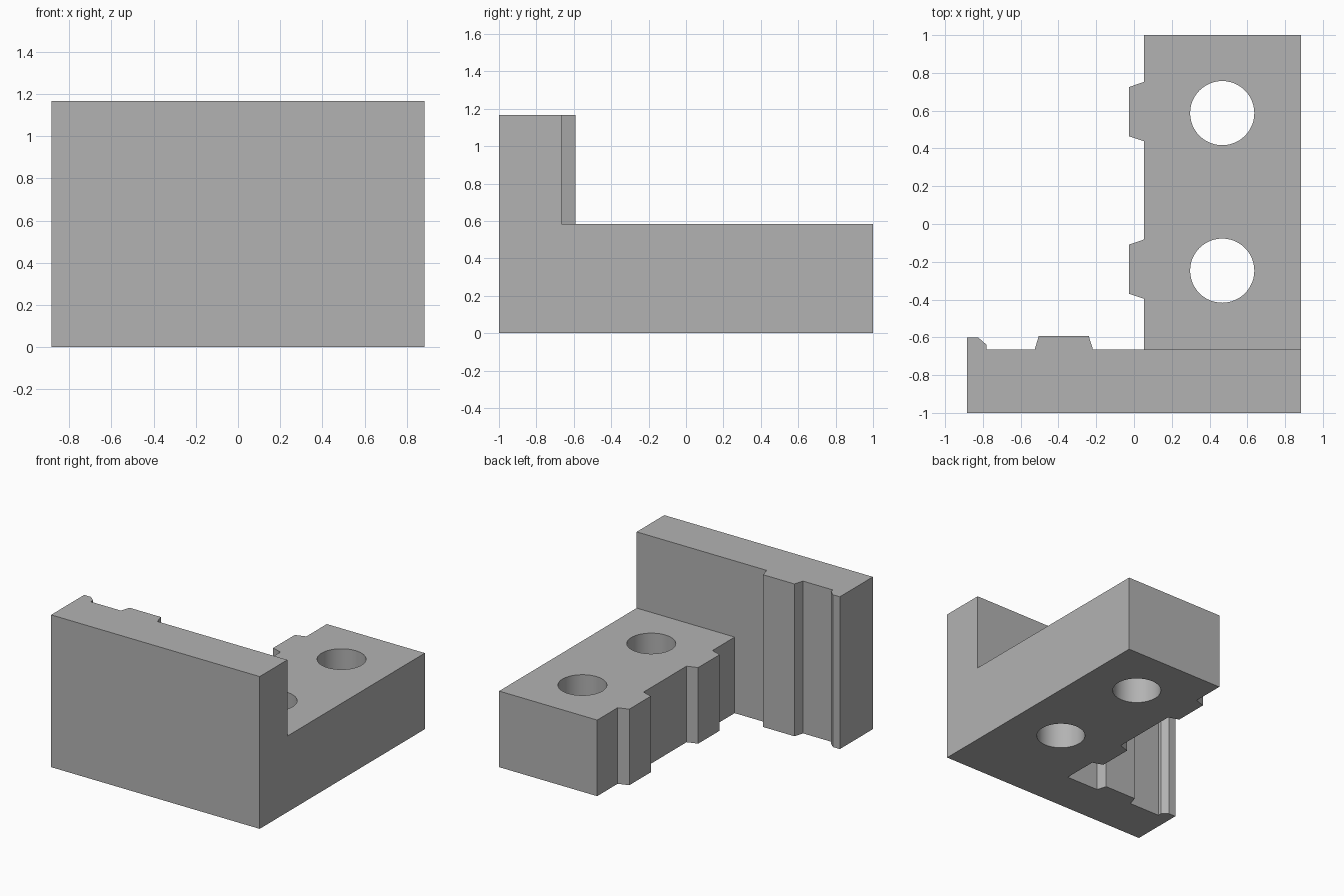
import bpy, bmesh, math
from mathutils import Matrix

if "Cube" in bpy.data.objects:
    bpy.data.objects.remove(bpy.data.objects["Cube"])

WALL_H, BASE_H = 1.167, 0.583
SIDE, WALL_Y, BASE_X = 0.884, -0.665, 0.053

grey = bpy.data.materials.new("plain grey")
grey.use_nodes = True
grey.diffuse_color = (0.45, 0.45, 0.45, 1)
grey.node_tree.nodes["Principled BSDF"].inputs["Base Color"].default_value = grey.diffuse_color


def to_object(name, bm):
    bmesh.ops.recalc_face_normals(bm, faces=bm.faces)
    mesh = bpy.data.meshes.new(name)
    bm.to_mesh(mesh)
    bm.free()
    mesh.materials.append(grey)
    obj = bpy.data.objects.new(name, mesh)
    bpy.context.collection.objects.link(obj)
    return obj


def cut(target, cutter):
    mod = target.modifiers.new("cut", "BOOLEAN")
    mod.operation, mod.solver, mod.object = "DIFFERENCE", "EXACT", cutter
    bpy.ops.object.modifier_apply(modifier=mod.name)
    bpy.data.objects.remove(cutter)


def base_tooth(y):
    """Tapered rib on the inner side of the base, centred on y."""
    return [(BASE_X, y + 0.157), (-0.027, y + 0.13), (-0.027, y - 0.13), (BASE_X, y - 0.157)]


# L-shaped plan: front wall, base arm with two ribs, wall rib and end lip
plan = [(-SIDE, -1), (SIDE, -1), (SIDE, 1), (BASE_X, 1)]
plan += base_tooth(0.595) + base_tooth(-0.239)
plan += [(BASE_X, WALL_Y),
         (-0.217, WALL_Y), (-0.24, -0.592), (-0.504, -0.592), (-0.526, WALL_Y),
         (-0.782, WALL_Y), (-0.782, -0.638), (-0.826, -0.6), (-SIDE, -0.6)]

bm = bmesh.new()
floor = bm.faces.new([bm.verts.new((x, y, 0)) for x, y in plan])
top = bmesh.ops.extrude_face_region(bm, geom=[floor])["geom"]
bmesh.ops.translate(bm, vec=(0, 0, WALL_H),
                    verts=[v for v in top if isinstance(v, bmesh.types.BMVert)])
bracket = to_object("corner_bracket", bm)
bpy.context.view_layer.objects.active = bracket
bracket.select_set(True)

# Lower the base arm behind the wall
bm = bmesh.new()
bmesh.ops.create_cube(bm, size=1)
bmesh.ops.scale(bm, vec=(1.2, 2, 1), verts=bm.verts)
bmesh.ops.translate(bm, vec=(0.5, WALL_Y + 1, BASE_H + 0.5), verts=bm.verts)
cut(bracket, to_object("step_cutter", bm))

# Two round through holes in the base
for y in (0.587, -0.247):
    bm = bmesh.new()
    bmesh.ops.create_cone(bm, cap_ends=True, segments=48, radius1=0.17, radius2=0.17,
                          depth=2, matrix=Matrix.Translation((0.467, y, 0.3)))
    cut(bracket, to_object("hole_cutter", bm))

bpy.ops.object.shade_smooth_by_angle(angle=math.radians(15))
